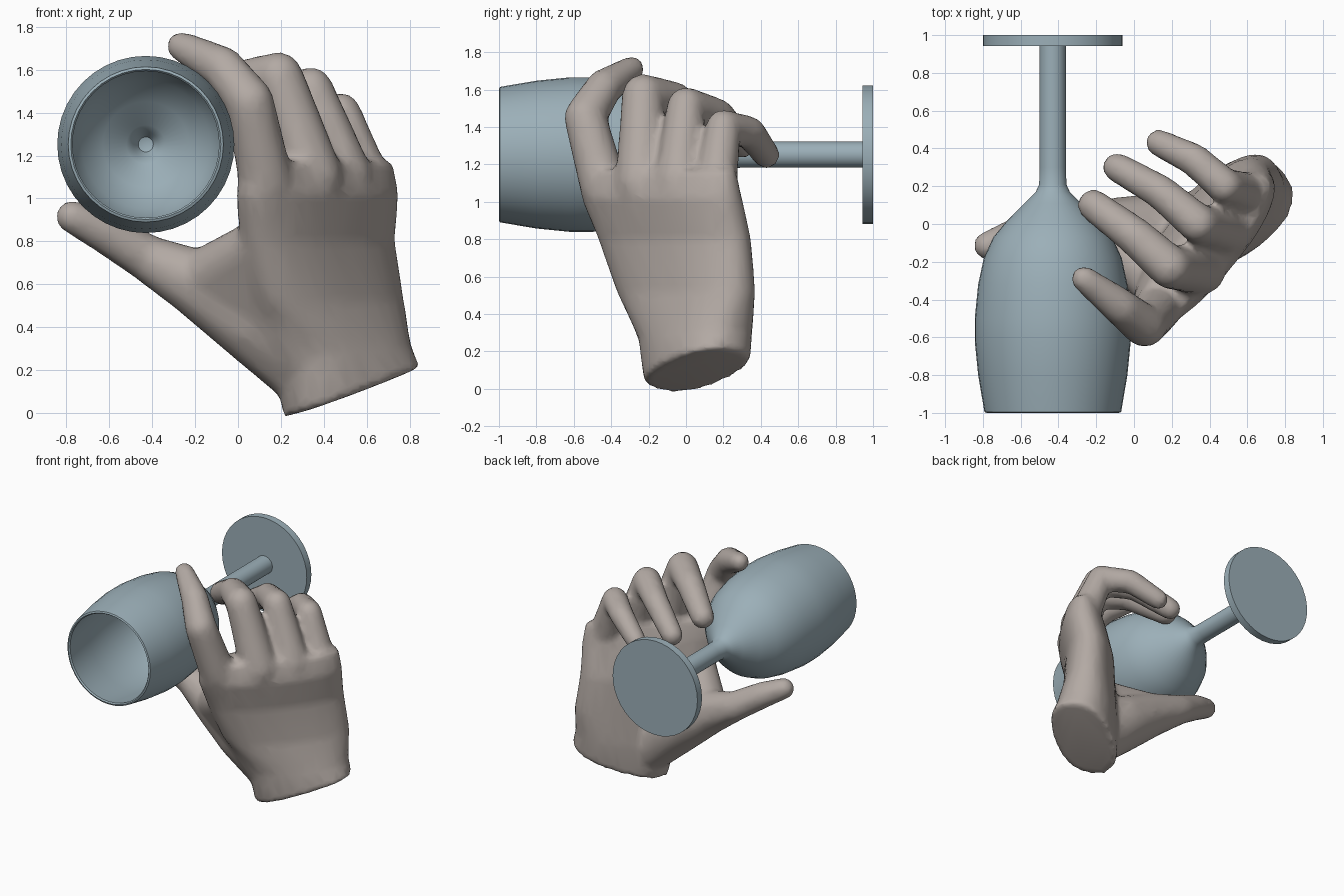
import bpy, bmesh
from math import sin, cos, pi, radians
from mathutils import Vector

if "Cube" in bpy.data.objects:
    bpy.data.objects.remove(bpy.data.objects["Cube"])


def new_object(name, bm):
    mesh = bpy.data.meshes.new(name)
    bm.to_mesh(mesh)
    bm.free()
    ob = bpy.data.objects.new(name, mesh)
    bpy.context.collection.objects.link(ob)
    bpy.context.view_layer.objects.active = ob
    ob.select_set(True)
    return ob


def colour(ob, name, rgb):
    mat = bpy.data.materials.new(name)
    mat.diffuse_color = (*rgb, 1)
    mat.use_nodes = True
    mat.node_tree.nodes["Principled BSDF"].inputs["Base Color"].default_value = mat.diffuse_color
    ob.data.materials.append(mat)


def hull(bm, points):
    part = bmesh.new()
    for p in points:
        part.verts.new(p)
    bmesh.ops.convex_hull(part, input=part.verts)
    loose = [v for v in part.verts if not v.link_faces]
    bmesh.ops.delete(part, geom=loose, context='VERTS')
    bmesh.ops.recalc_face_normals(part, faces=part.faces)
    tmp = bpy.data.meshes.new("tmp")
    part.to_mesh(tmp)
    part.free()
    bm.from_mesh(tmp)
    bpy.data.meshes.remove(tmp)


def ball(x, y, z, r):
    pts = [Vector((x, y, z + r)), Vector((x, y, z - r))]
    for i in range(1, 8):
        a = pi * i / 8
        for j in range(14):
            b = 2 * pi * j / 14
            pts.append(Vector((x + r * sin(a) * cos(b), y + r * sin(a) * sin(b), z + r * cos(a))))
    return pts


def digit(bm, joints):
    for a, b in zip(joints, joints[1:]):
        hull(bm, ball(*a) + ball(*b))


def section(x, y, z, angle, hu, hn, tilt_u=0, tilt_n=0):
    # rounded cross-section, width along angle, thickness across it
    a = radians(angle)
    pts = []
    for i in range(28):
        t = 2 * pi * i / 28
        c, s = cos(t), sin(t)
        u = abs(c) ** 0.85 * (1 if c > 0 else -1)
        n = abs(s) ** 0.85 * (1 if s > 0 else -1)
        pts.append(Vector((x + u * hu * cos(a) + n * hn * sin(a),
                           y + u * hu * sin(a) - n * hn * cos(a),
                           z + u * tilt_u + n * tilt_n)))
    return pts


# Wine glass: closed lathe profile (radius, y) around its lying axis
profile = [(0, 0.15), (0.035, 0.14), (0.06, 0.09), (0.09, 0.05), (0.2, -0.02), (0.30, -0.13),
           (0.355, -0.27), (0.385, -0.5), (0.38, -0.7), (0.342, -0.99), (0.35, -1.0), (0.362, -0.995),
           (0.395, -0.8), (0.413, -0.62), (0.413, -0.5), (0.395, -0.32), (0.365, -0.18),
           (0.315, -0.07), (0.24, 0.02), (0.15, 0.11), (0.09, 0.17), (0.072, 0.21),
           (0.07, 0.3), (0.07, 0.943), (0.37, 0.943), (0.37, 1.0), (0, 1.0)]
bm = bmesh.new()
SIDES = 40
rings = []
for r, y in profile:
    if r == 0:
        rings.append([bm.verts.new((-0.43, y, 1.252))] * SIDES)
    else:
        rings.append([bm.verts.new((-0.43 + r * cos(2 * pi * i / SIDES), y,
                                    1.252 + r * sin(2 * pi * i / SIDES))) for i in range(SIDES)])
for A, B in zip(rings, rings[1:]):
    for i in range(SIDES):
        j = (i + 1) % SIDES
        bm.faces.new(list(dict.fromkeys((A[i], A[j], B[j], B[i]))))
bmesh.ops.recalc_face_normals(bm, faces=bm.faces)
glass = new_object("wine_glass", bm)
colour(glass, "blue_grey", (0.33, 0.43, 0.48))
bpy.ops.object.shade_smooth_by_angle(angle=radians(40))
glass.select_set(False)

# Palm and wrist
bm = bmesh.new()
palm = [section(0.53, 0.06, 0.095, 35, 0.345, 0.225, 0.11, 0.035),
        section(0.49, 0.05, 0.29, 42, 0.36, 0.22, 0.02),
        section(0.42, 0.0, 0.52, 47, 0.46, 0.19),
        section(0.37, -0.06, 0.80, 50, 0.50, 0.18),
        section(0.37, -0.13, 1.02, 50, 0.53, 0.18),
        section(0.37, -0.14, 1.17, 50, 0.51, 0.135)]
for a, b in zip(palm, palm[1:]):
    hull(bm, a + b)

# Knuckles and fingers: joints as (x, y, z, radius)
digit(bm, [(0.13, -0.44, 1.08, 0.13), (0.055, -0.54, 1.45, 0.115), (-0.07, -0.44, 1.61, 0.10),
           (-0.265, -0.29, 1.71, 0.071)])
digit(bm, [(0.35, -0.24, 1.10, 0.14), (0.19, -0.23, 1.57, 0.115), (0.0, -0.06, 1.54, 0.102),
           (-0.215, 0.10, 1.41, 0.087)])
digit(bm, [(0.50, -0.04, 1.10, 0.13), (0.34, 0.0, 1.51, 0.105), (0.14, 0.17, 1.46, 0.092),
           (-0.09, 0.30, 1.31, 0.08)])
digit(bm, [(0.60, 0.16, 1.08, 0.115), (0.48, 0.20, 1.40, 0.095), (0.32, 0.34, 1.37, 0.088),
           (0.13, 0.43, 1.25, 0.074)])

# Thumb and its fleshy base
digit(bm, [(0.31, -0.02, 0.22, 0.185), (0.09, -0.04, 0.43, 0.205), (-0.18, -0.03, 0.60, 0.16),
           (-0.42, 0.0, 0.72, 0.11), (-0.62, -0.06, 0.84, 0.097), (-0.775, -0.115, 0.915, 0.078)])
# Web between thumb, palm edge and index finger
hull(bm, ball(-0.15, -0.05, 0.62, 0.15) + ball(0.12, -0.33, 0.80, 0.12)
     + ball(0.30, -0.08, 0.30, 0.18))

hand = new_object("hand", bm)
colour(hand, "skin", (0.45, 0.40, 0.37))
remesh = hand.modifiers.new("blend", 'REMESH')
remesh.mode = 'VOXEL'
remesh.voxel_size = 0.02
remesh.use_smooth_shade = True
smooth = hand.modifiers.new("soften", 'SMOOTH')
smooth.factor = 0.5
smooth.iterations = 12
reduce = hand.modifiers.new("reduce", 'DECIMATE')
reduce.ratio = 0.2
